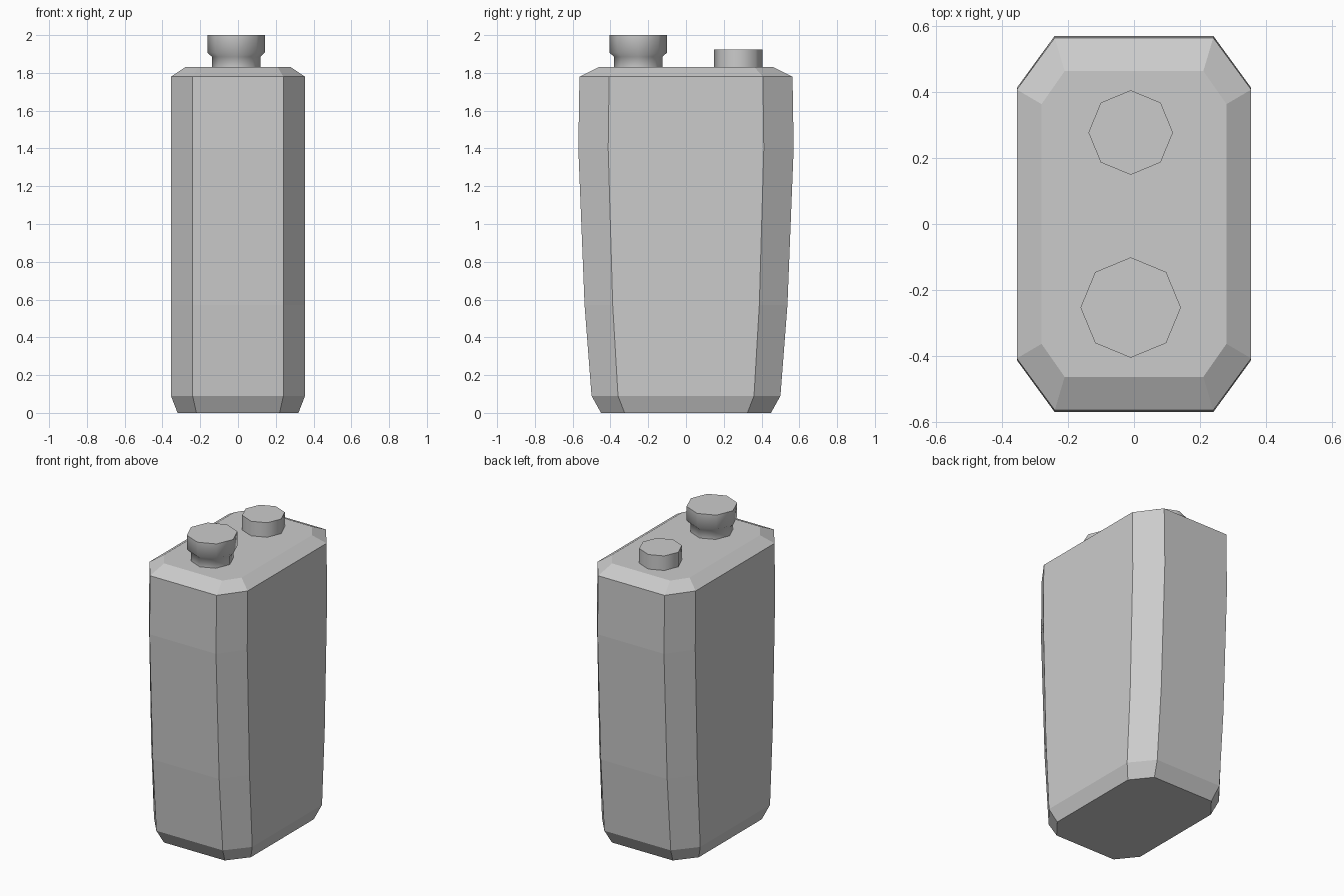
import bpy, bmesh, math

if "Cube" in bpy.data.objects:
    bpy.data.objects.remove(bpy.data.objects["Cube"])


def loft(name, rings, smooth_angle=None):
    """Skin a stack of closed rings and cap both ends."""
    bm = bmesh.new()
    loops = [[bm.verts.new(p) for p in ring] for ring in rings]
    for a, b in zip(loops, loops[1:]):
        n = len(a)
        for i in range(n):
            j = (i + 1) % n
            bm.faces.new((a[i], a[j], b[j], b[i]))
    bm.faces.new(loops[0][::-1])
    bm.faces.new(loops[-1])
    bmesh.ops.recalc_face_normals(bm, faces=bm.faces)
    mesh = bpy.data.meshes.new(name)
    bm.to_mesh(mesh)
    bm.free()
    obj = bpy.data.objects.new(name, mesh)
    bpy.context.collection.objects.link(obj)
    if smooth_angle:
        bpy.ops.object.select_all(action='DESELECT')
        obj.select_set(True)
        bpy.context.view_layer.objects.active = obj
        bpy.ops.object.shade_smooth_by_angle(angle=math.radians(smooth_angle))
    return obj


def cut_corner_ring(z, hx, hy, cx, cy):
    """Rectangle with chamfered corners; cx, cy are the chamfer ends."""
    return [(hx, -cy, z), (hx, cy, z), (cx, hy, z), (-cx, hy, z),
            (-hx, cy, z), (-hx, -cy, z), (-cx, -hy, z), (cx, -hy, z)]


def octagon_ring(x, y, r, z):
    return [(x + r * math.cos(i * math.pi / 4),
             y + r * math.sin(i * math.pi / 4), z) for i in range(8)]


# Tapered can body with bevelled foot and shoulder
body_sections = [
    (0.00, 0.32, 0.45, 0.22, 0.325),
    (0.09, 0.355, 0.50, 0.24, 0.36),
    (0.57, 0.355, 0.537, 0.24, 0.388),
    (1.40, 0.355, 0.57, 0.24, 0.412),
    (1.78, 0.355, 0.564, 0.24, 0.407),
    (1.83, 0.28, 0.463, 0.21, 0.363),
]
loft("can_body", [cut_corner_ring(*s) for s in body_sections])

# Octagonal neck and screw cap at the front, plain plug at the back
fittings = {
    "front_neck_and_cap": (-0.253, [(0.128, 1.83), (0.128, 1.885),
                                    (0.152, 1.907), (0.152, 2.0)]),
    "rear_plug": (0.277, [(0.128, 1.83), (0.128, 1.925)]),
}
for name, (y, profile) in fittings.items():
    loft(name, [octagon_ring(-0.01, y, r, z) for r, z in profile], 46)
